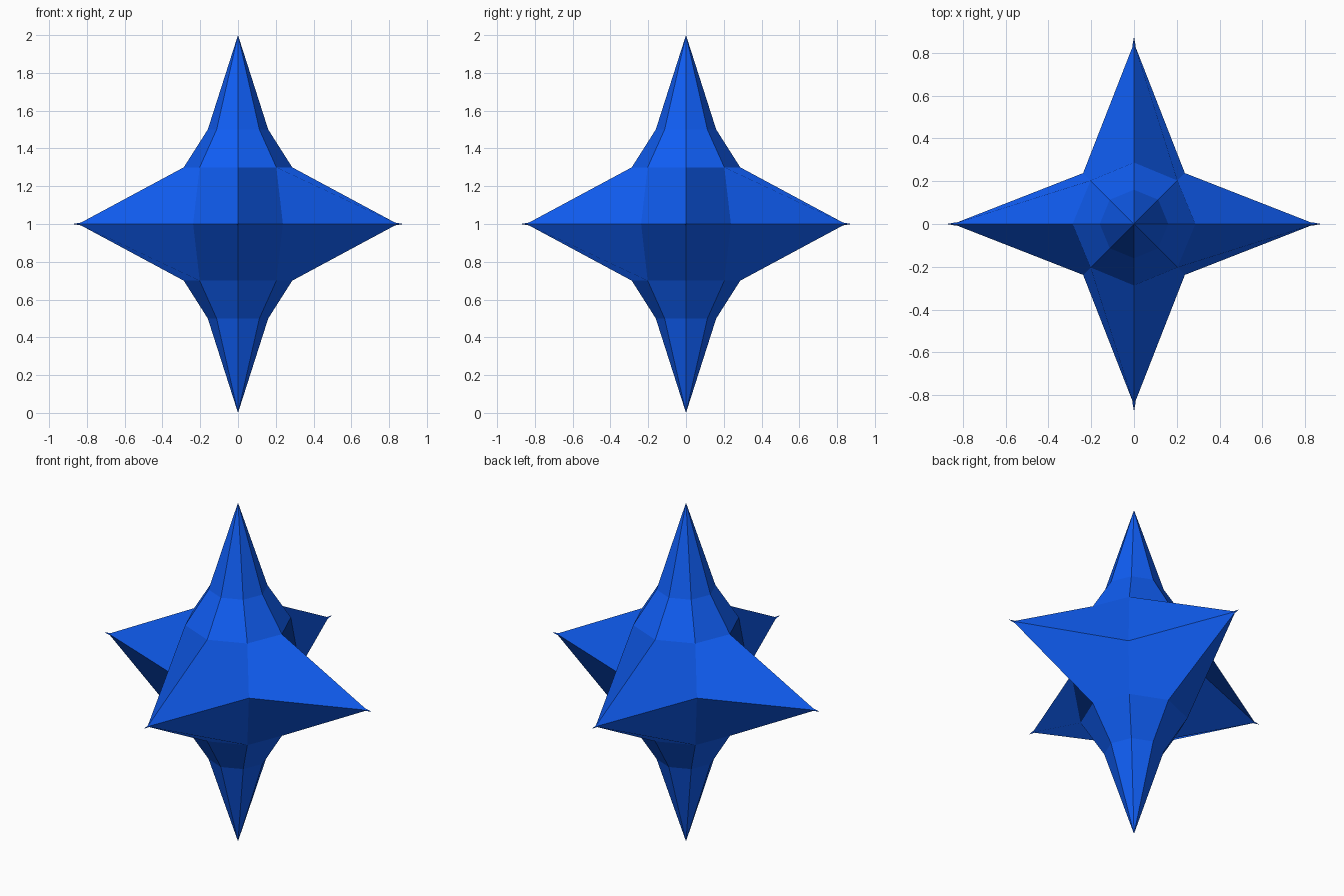
import bpy
from math import cos, sin, pi

if "Cube" in bpy.data.objects:
    bpy.data.objects.remove(bpy.data.objects["Cube"])

SIDES = 8
blue = bpy.data.materials.new("blue")
blue.diffuse_color = (0.005, 0.11, 0.9, 1)
blue.use_nodes = True
blue.node_tree.nodes["Principled BSDF"].inputs["Base Color"].default_value = blue.diffuse_color

# Profile rings from top to bottom: (height, radius on axes, radius on diagonals)
rings = [(1.5, 0.16, 0.16), (1.3, 0.287, 0.287), (1.0, 0.845, 0.336),
         (0.7, 0.287, 0.287), (0.5, 0.16, 0.16)]


def make(name, verts, faces):
    mesh = bpy.data.meshes.new(name)
    mesh.from_pydata(verts, [], faces)
    mesh.materials.append(blue)
    obj = bpy.data.objects.new(name, mesh)
    bpy.context.collection.objects.link(obj)
    return obj


# Star body: eight-sided spindle whose equator is pulled out into four points
verts = []
for z, axis_r, diag_r in rings:
    for i in range(SIDES):
        r = diag_r if i % 2 else axis_r
        a = 2 * pi * i / SIDES
        verts.append((r * cos(a), r * sin(a), z))
top, bottom = len(verts), len(verts) + 1
verts += [(0, 0, 2), (0, 0, 0)]

faces = []
last = (len(rings) - 1) * SIDES
for i in range(SIDES):
    j = (i + 1) % SIDES
    faces.append((top, i, j))
    faces.append((bottom, last + j, last + i))
    for k in range(len(rings) - 1):
        a, b = k * SIDES, (k + 1) * SIDES
        faces.append((a + i, b + i, b + j, a + j))
make("star_body", verts, faces)

# Fine needle tips on the four side points
for n in range(4):
    c, s = cos(n * pi / 2), sin(n * pi / 2)
    local = [(0.875, 0, 1), (0.83, 0.008, 1), (0.83, 0, 1.008),
             (0.83, -0.008, 1), (0.83, 0, 0.992)]
    pts = [(x * c - y * s, x * s + y * c, z) for x, y, z in local]
    make(f"needle_tip_{n + 1}", pts,
         [(0, 1, 2), (0, 2, 3), (0, 3, 4), (0, 4, 1), (4, 3, 2, 1)])
